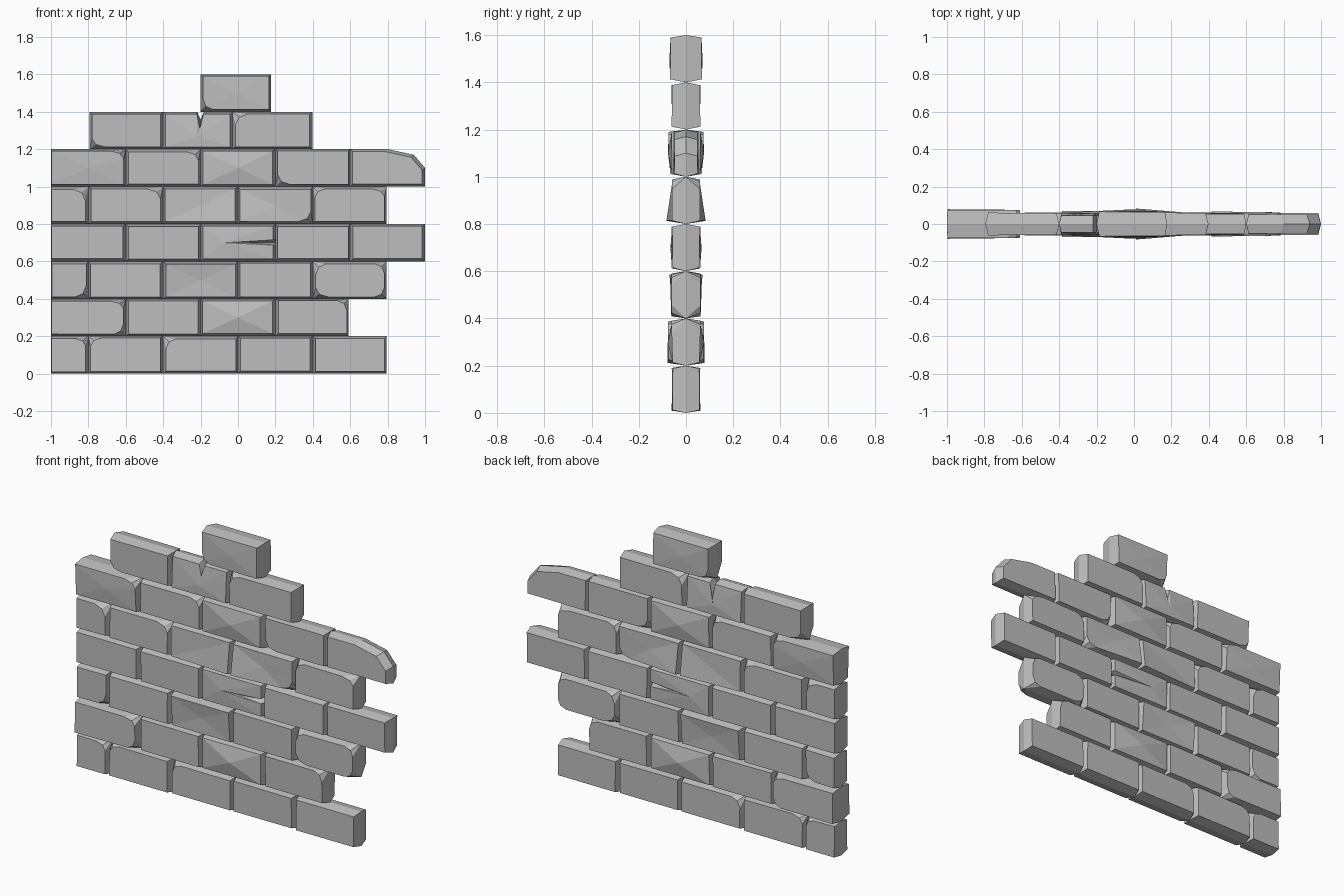
import bpy
import bmesh
import random

random.seed(4)
cube = bpy.data.objects.get("Cube")
if cube:
    bpy.data.objects.remove(cube)

stone = bpy.data.materials.new("grey stone")
stone.use_nodes = True
GREY = (0.52, 0.52, 0.52, 1)
stone.diffuse_color = GREY
stone.node_tree.nodes["Principled BSDF"].inputs["Base Color"].default_value = GREY

H = 0.2                      # course height
BL, BR, TR, TL = range(4)    # corners, counter-clockwise
CHIP = (0.06, 0.05)


def ring(x0, x1, z0, z1, cuts, notch, depth):
    """Outline with three points per corner and an optional V notch in one side."""
    corners = [(x0, z0, 1, 1), (x1, z0, -1, 1), (x1, z1, -1, -1), (x0, z1, 1, -1)]
    inward = [(0, 1), (-1, 0), (0, -1), (1, 0)]
    pts = []
    for i, (cx, cz, sx, sz) in enumerate(corners):
        a, b = cuts.get(i, (0, 0))
        trio = [(cx, cz + sz * b), (cx + sx * a * 0.3, cz + sz * b * 0.3), (cx + sx * a, cz)]
        pts += [(p, i) for p in (trio if i % 2 == 0 else trio[::-1])]
        if notch and notch["side"] == i:
            nx, nz = corners[(i + 1) % 4][:2]
            for step in (-1, 0, 1):
                t = notch["at"] + step * notch["width"]
                push = depth if step == 0 else 0
                pts.append(((cx + (nx - cx) * t + inward[i][0] * push,
                             cz + (nz - cz) * t + inward[i][1] * push), i))
    return pts


def brick(name, x0, x1, row, chips=(), thick=0.058, bulge=0, depths={}, notch=None,
          cut={}, shift=(0, 0)):
    z0, z1 = row * H, (row + 1) * H
    wob = lambda: random.uniform(-0.003, 0.003)
    # broad face is inset; the widest outline runs round the middle of the brick
    face_cuts = {c: (CHIP[0] + 4 * wob(), CHIP[1] + 4 * wob()) for c in chips}
    face_cuts.update(cut)
    left = 0.004 if x0 == -1 else 0.013
    face = ring(x0 + left + wob(), x1 - 0.013 + wob(), z0 + 0.012 + wob(), z1 - 0.012 + wob(),
                face_cuts, notch, notch["deep"] if notch else 0)
    waist = ring(x0, x1, z0, z1, cut, notch, notch["core"] if notch else 0)
    y = {c: depths.get(c, thick + wob()) for c in range(4)}

    bm = bmesh.new()
    front = [bm.verts.new((p[0], -y[c], p[1])) for p, c in face]
    middle = [bm.verts.new((p[0], 0, p[1])) for p, c in waist]
    back = [bm.verts.new((p[0], y[c], p[1])) for p, c in face]
    n = len(front)
    for i in range(n):
        j = (i + 1) % n
        bm.faces.new((front[i], middle[i], middle[j], front[j]))
        bm.faces.new((middle[i], back[i], back[j], middle[j]))
    for loop, s in ((front, -1), (back, 1)):
        if bulge or notch or depths:
            mid = bm.verts.new(((x0 + x1) / 2 + shift[0], s * (bulge or thick),
                                (z0 + z1) / 2 + shift[1]))
            for i in range(n):
                bm.faces.new((loop[i], loop[(i + 1) % n], mid))
        else:
            bm.faces.new(loop)
    bmesh.ops.remove_doubles(bm, verts=bm.verts, dist=0.0005)
    bmesh.ops.dissolve_degenerate(bm, edges=bm.edges, dist=0.0005)
    bmesh.ops.recalc_face_normals(bm, faces=bm.faces)
    mesh = bpy.data.meshes.new(name)
    bm.to_mesh(mesh)
    bm.free()
    mesh.materials.append(stone)
    bpy.context.collection.objects.link(bpy.data.objects.new(name, mesh))


# joints of each course, from the bottom up
half = [-1, -0.8, -0.4, 0, 0.4, 0.795]
full = [-1, -0.6, -0.2, 0.2, 0.6, 1]
courses = [half, full[:4] + [0.592], half, full, half, full,
           [-0.795, -0.4, -0.03, 0.398], [-0.2, 0.177]]

# chipped, bulging and cracked bricks, by (course, place)
special = {
    (0, 0): dict(chips=[TR]),
    (0, 1): dict(cut={}, chips=[TL]),
    (0, 2): dict(chips=[TL]),
    (1, 0): dict(chips=[TR, BR], thick=0.076),
    (1, 2): dict(bulge=0.078),
    (1, 3): dict(chips=[TR]),
    (2, 0): dict(chips=[BR]),
    (2, 2): dict(bulge=0.056, depths={TR: 0.07, TL: 0.07}),
    (2, 4): dict(chips=[BL, BR, TR, TL], thick=0.064),
    (3, 2): dict(bulge=0.066, shift=(-0.07, 0),
                 notch=dict(side=BR, at=0.5, width=0.08, deep=0.16, core=0)),
    (4, 0): dict(chips=[TR]),
    (4, 1): dict(chips=[TR]),
    (4, 2): dict(depths={BR: 0.078}),
    (4, 3): dict(chips=[BR], depths={BL: 0.083}),
    (4, 4): dict(chips=[TL, TR]),
    (5, 0): dict(chips=[TR], thick=0.076, depths={BL: 0.066, BR: 0.066}),
    (5, 1): dict(chips=[TR]),
    (5, 2): dict(bulge=0.076),
    (5, 3): dict(chips=[BL], thick=0.052),
    (5, 4): dict(cut={TR: (0.2, 0.1)}, thick=0.052),
    (6, 0): dict(chips=[BL]),
    (6, 1): dict(depths={TL: 0.045, TR: 0.045}, shift=(0, -0.03),
                 notch=dict(side=TR, at=0.46, width=0.05, deep=0.085, core=0.04)),
    (6, 2): dict(chips=[TL]),
    (7, 0): dict(chips=[BL], thick=0.065, bulge=0.07),
}

for row, joints in enumerate(courses):
    for k, (a, b) in enumerate(zip(joints, joints[1:])):
        brick(f"brick_course_{row + 1}_{k + 1}", a, b, row, **special.get((row, k), {}))
